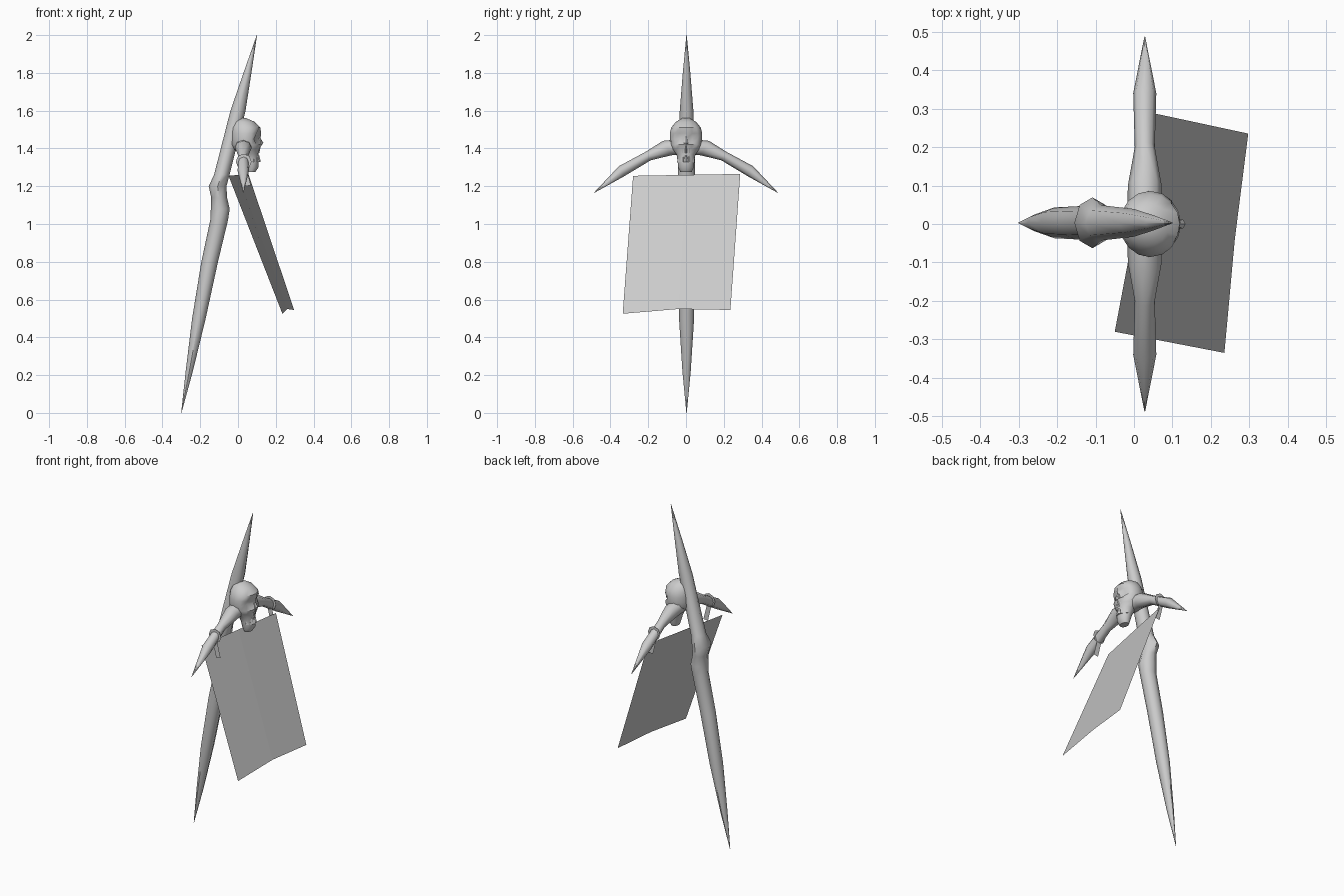
import bpy, bmesh, math
from mathutils import Vector

if "Cube" in bpy.data.objects:
    bpy.data.objects.remove(bpy.data.objects["Cube"])

grey = bpy.data.materials.new("bone grey")
grey.use_nodes = True
colour = (0.6, 0.6, 0.6, 1)
grey.diffuse_color = colour
grey.node_tree.nodes["Principled BSDF"].inputs["Base Color"].default_value = colour


def finish(name, bm, smooth=True):
    bmesh.ops.recalc_face_normals(bm, faces=bm.faces)
    mesh = bpy.data.meshes.new(name)
    bm.to_mesh(mesh)
    bm.free()
    mesh.materials.append(grey)
    ob = bpy.data.objects.new(name, mesh)
    bpy.context.collection.objects.link(ob)
    if smooth:
        bpy.ops.object.select_all(action='DESELECT')
        ob.select_set(True)
        bpy.context.view_layer.objects.active = ob
        bpy.ops.object.shade_smooth_by_angle(angle=math.radians(50))
    return ob


def loft(name, rings, u, v, sides=8):
    """Skin oval rings of (centre, radius along u, radius along v)."""
    bm = bmesh.new()
    u, v = Vector(u), Vector(v)
    loops = []
    for centre, ru, rv in rings:
        loop = []
        for i in range(sides):
            a = math.tau * i / sides
            loop.append(bm.verts.new(Vector(centre) + u * ru * math.cos(a) + v * rv * math.sin(a)))
        loops.append(loop)
    for a, b in zip(loops, loops[1:]):
        for i in range(sides):
            j = (i + 1) % sides
            bm.faces.new((a[i], a[j], b[j], b[i]))
    bm.faces.new(loops[0])
    bm.faces.new(loops[-1])
    return bm


# Leaning pole with a knuckle joint: height, x, radius in x, radius in y
pole = [(0, -.3, .001, .001), (.22, -.258, .019, .022), (.5, -.207, .036, .04),
        (.8, -.15, .044, .043), (1.02, -.1, .047, .045), (1.08, -.094, .05, .052),
        (1.14, -.1, .042, .048), (1.2, -.108, .047, .066), (1.26, -.086, .041, .046),
        (1.6, 0, .04, .036), (1.8, .05, .021, .02), (2, .1, .001, .001)]
finish("pole", loft("pole", [((x, .003, z), rx, ry) for z, x, rx, ry in pole],
                    (1, 0, 0), (0, 1, 0)))

# Drooping horns on either side: y, height, radius
horn = [(0, 1.41, .046), (.1, 1.402, .044), (.2, 1.36, .026),
        (.34, 1.28, .03), (.487, 1.165, .001)]
for side, label in ((-1, "right"), (1, "left")):
    rings = [((.028, side * y, z), r, r) for y, z, r in horn]
    finish(label + "_horn", loft("horn", rings, (1, 0, 0), (0, side * .5, .87)))

# Skull with dented eye sockets: height, x, radius in x, radius in y
skull = [(1.275, .07, .022, .03), (1.30, .074, .034, .041), (1.335, .07, .04, .045),
         (1.37, .06, .048, .05), (1.395, .045, .068, .074), (1.42, .042, .08, .083),
         (1.45, .041, .078, .086), (1.48, .042, .08, .086), (1.51, .042, .077, .078),
         (1.54, .034, .056, .055), (1.56, .024, .02, .02)]
bm = loft("skull", [((x, 0, z), rx, ry) for z, x, rx, ry in skull],
          (1, 0, 0), (0, 1, 0), 16)
for vert in bm.verts:
    for side in (-1, 1):
        gap = (vert.co - Vector((.11, side * .035, 1.455))).length
        if gap < .032:
            vert.co.x -= .035 * (1 - gap / .045)
finish("skull", bm)

# Nose, cheekbones and teeth
bm = loft("nose", [((.11, 0, 1.46), .006, .006), ((.12, 0, 1.43), .014, .014),
                   ((.115, 0, 1.415), .01, .01)], (1, 0, 0), (0, 1, 0), 6)
finish("nose", bm)
for row, z, x, flip in (("upper", 1.395, .094, -1), ("lower", 1.345, .094, 1)):
    bm = bmesh.new()
    for i in range(-2, 3):
        bend = .006 * i * i
        hold = bmesh.ops.create_cone(bm, segments=4, radius1=.013, radius2=.005, depth=.036,
                                     cap_ends=True)
        for vert in hold["verts"]:
            vert.co.z *= flip
            vert.co += Vector((x + .014 - bend, i * .017, z))
    finish(row + "_teeth", bm, False)

# Hanging cloth sheet with a centre fold
bm = bmesh.new()
top = [(-.05, -.28, 1.255), (.003, 0, 1.26), (.055, .287, 1.265)]
bottom = [(.235, -.335, .525), (.262, -.04, .55), (.297, .235, .545)]
tops = [bm.verts.new(p) for p in top]
bottoms = [bm.verts.new(p) for p in bottom]
for i in range(2):
    bm.faces.new((bottoms[i], bottoms[i + 1], tops[i + 1], tops[i]))
finish("cloth", bm, False)

# Flat tie loops with a loose tail on each horn
for side, label in ((-1, "right"), (1, "left")):
    bm = bmesh.new()
    y = side * .265
    rims = []
    for i in range(8):
        a = math.tau * i / 8
        rims.append([bm.verts.new((.03 + r * math.cos(a), y, 1.33 + r * math.sin(a)))
                     for r in (.025, .042)])
    for i in range(8):
        a, b = rims[i], rims[(i + 1) % 8]
        bm.faces.new((a[0], a[1], b[1], b[0]))
    tail = [(.015, 1.295), (.045, 1.295), (.068, 1.205), (.038, 1.2)]
    bm.faces.new([bm.verts.new((x, y, z)) for x, z in tail])
    finish(label + "_tie", bm, False)
